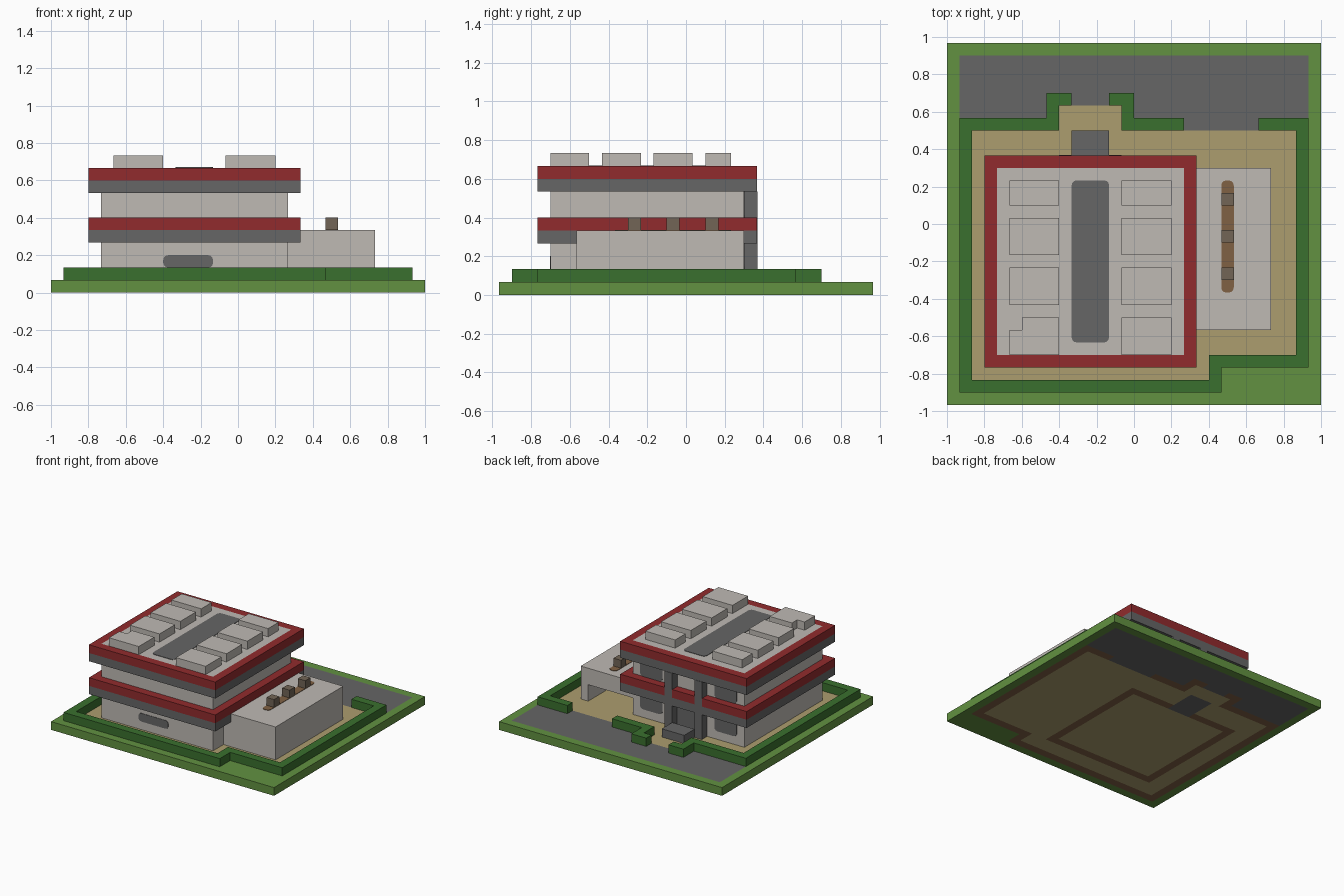
import bpy, bmesh
from mathutils import Vector

old = bpy.data.objects.get("Cube")
if old:
    bpy.data.objects.remove(old)

# The layout uses a square module: 30 wide, 29 deep, 11 high
U = 1 / 15
NX, NY = 30, 29


def world(p):
    return Vector(((p[0] - NX / 2) * U, (p[1] - NY / 2) * U, p[2] * U))


def material(name, rgb):
    m = bpy.data.materials.new(name)
    m.use_nodes = True
    lin = [((c / 255 + 0.055) / 1.055) ** 2.4 for c in rgb] + [1]
    m.diffuse_color = lin
    m.node_tree.nodes["Principled BSDF"].inputs["Base Color"].default_value = lin
    return m


grass = material("grass green", (98, 145, 65))
leaf = material("hedge green", (58, 112, 46))
asphalt = material("dark grey", (102, 102, 102))
sand = material("sand", (172, 157, 110))
red = material("band red", (145, 43, 45))
plaster = material("pale plaster", (191, 186, 180))
earth = material("earth brown", (128, 97, 68))
timber = material("vent brown", (114, 101, 86))


def finish(name, bm, mats):
    for v in bm.verts:
        v.co = world(v.co)
    bmesh.ops.recalc_face_normals(bm, faces=bm.faces)
    mesh = bpy.data.meshes.new(name)
    bm.to_mesh(mesh)
    bm.free()
    for m in mats:
        mesh.materials.append(m)
    ob = bpy.data.objects.new(name, mesh)
    bpy.context.collection.objects.link(ob)
    return ob


def part(name, mat, boxes, round_axis=None):
    """Boxes as (x0, x1, y0, y1, z0, z1); corners round about one axis."""
    bm = bmesh.new()
    for x0, x1, y0, y1, z0, z1 in boxes:
        new = bmesh.ops.create_cube(bm, size=1)["verts"]
        for v in new:
            v.co = ((x0 + x1) / 2 + v.co.x * (x1 - x0),
                    (y0 + y1) / 2 + v.co.y * (y1 - y0),
                    (z0 + z1) / 2 + v.co.z * (z1 - z0))
    if round_axis is not None:
        bm.edges.ensure_lookup_table()
        edges = [e for e in bm.edges
                 if abs((e.verts[0].co - e.verts[1].co).normalized()[round_axis]) > 0.9]
        bmesh.ops.bevel(bm, geom=edges, offset=0.4, segments=3,
                        profile=0.5, affect='EDGES')
    return finish(name, bm, [mat])


def ring(lo, hi, z0, z1):
    """Square frame one module wide."""
    return [(lo, hi, lo, lo + 1, z0, z1), (lo, hi, hi - 1, hi, z0, z1),
            (lo, lo + 1, lo + 1, hi - 1, z0, z1), (hi - 1, hi, lo + 1, hi - 1, z0, z1)]


# Hedge runs around the plot
hedges = [(1, 2, 1, 23), (2, 22, 1, 2), (21, 22, 2, 4), (22, 29, 3, 4),
          (28, 29, 4, 23), (25, 28, 22, 23), (2, 9, 22, 23), (8, 9, 23, 25),
          (9, 10, 24, 25), (14, 19, 22, 23), (14, 15, 23, 25), (13, 14, 24, 25)]
part("hedge", leaf, [h + (1, 2) for h in hedges])

# Ground slab, coloured cell by cell; later areas override earlier ones
areas = [((1, 29, 23, 28), 1), ((19, 25, 22, 23), 1), ((2, 28, 4, 22), 2),
         ((2, 21, 2, 4), 2), ((9, 14, 22, 24), 2)]
areas += [(h, 3) for h in hedges]
areas += [(r[:4], 3) for r in ring(4, 19, 0, 1)]
areas += [((10, 13, 18, 22), 1)]
bm = bmesh.new()
bmesh.ops.create_grid(bm, x_segments=NX, y_segments=NY, size=0.5)
for v in bm.verts:
    v.co = (round((v.co.x + 0.5) * NX), round((v.co.y + 0.5) * NY), 0)
top = bmesh.ops.extrude_face_region(bm, geom=bm.faces[:])["geom"]
for v in top:
    if isinstance(v, bmesh.types.BMVert):
        v.co.z = 1
bm.normal_update()
for f in bm.faces:
    c = f.calc_center_median()
    if abs(f.normal.z) > 0.5:
        for (x0, x1, y0, y1), index in areas:
            if x0 < c.x < x1 and y0 < c.y < y1:
                f.material_index = index
finish("ground_slab", bm, [grass, asphalt, sand, earth])

# Main building: core, two grey and red bands, rear pillars and step
part("main_walls", plaster, [(4, 19, 4, 19, 1, 10)])
for name, z in (("lower", 4), ("upper", 8)):
    part(name + "_grey_band", asphalt, ring(3, 20, z, z + 1))
    part(name + "_red_band", red, ring(3, 20, z + 1, z + 2))
part("rear_pillars", asphalt, [(x, x + 1, 19, 20.04, 1, 8) for x in (9, 13)])
part("entrance_step", asphalt, [(10, 13, 20, 22, 1, 2)])

# Windows and rear door as thin plates
T = 0.05
part("front_window", asphalt, [(9, 13, 4 - T, 4, 2, 3)], 1)
part("rear_windows", asphalt, [(x, x + 3, 19, 19 + T, z, z + 2)
                               for x in (5, 15) for z in (2, 6)], 1)
part("rear_door", asphalt, [(10, 13, 19, 19 + T, 1, 4)])

# Roof: skylight strip and two rows of raised units, one with a cut corner
part("skylight", asphalt, [(10, 13, 5, 18, 10, 10 + T)], 2)
units = [(x, x + 4, y0, y1, 10, 11) for x in (5, 14)
         for y0, y1 in ((4, 7), (8, 11), (12, 15), (16, 18))]
units[0] = (5, 9, 4, 6, 10, 11)
units.append((6, 9, 6, 7, 10, 11))
part("roof_units", plaster, units)

# Annex: hollow garage open at the back
part("annex", plaster, [(19, 26, 6, 19, 4, 5), (25, 26, 6, 19, 1, 4),
                        (19, 25, 6, 7, 1, 4), (19, 25, 18, 19, 3, 4)])
part("annex_roof_strip", earth, [(22, 23, 9, 18, 5, 5 + T)], 2)
part("annex_vents", timber, [(22, 23, y, y + 1, 5, 6) for y in (10, 13, 16)])
